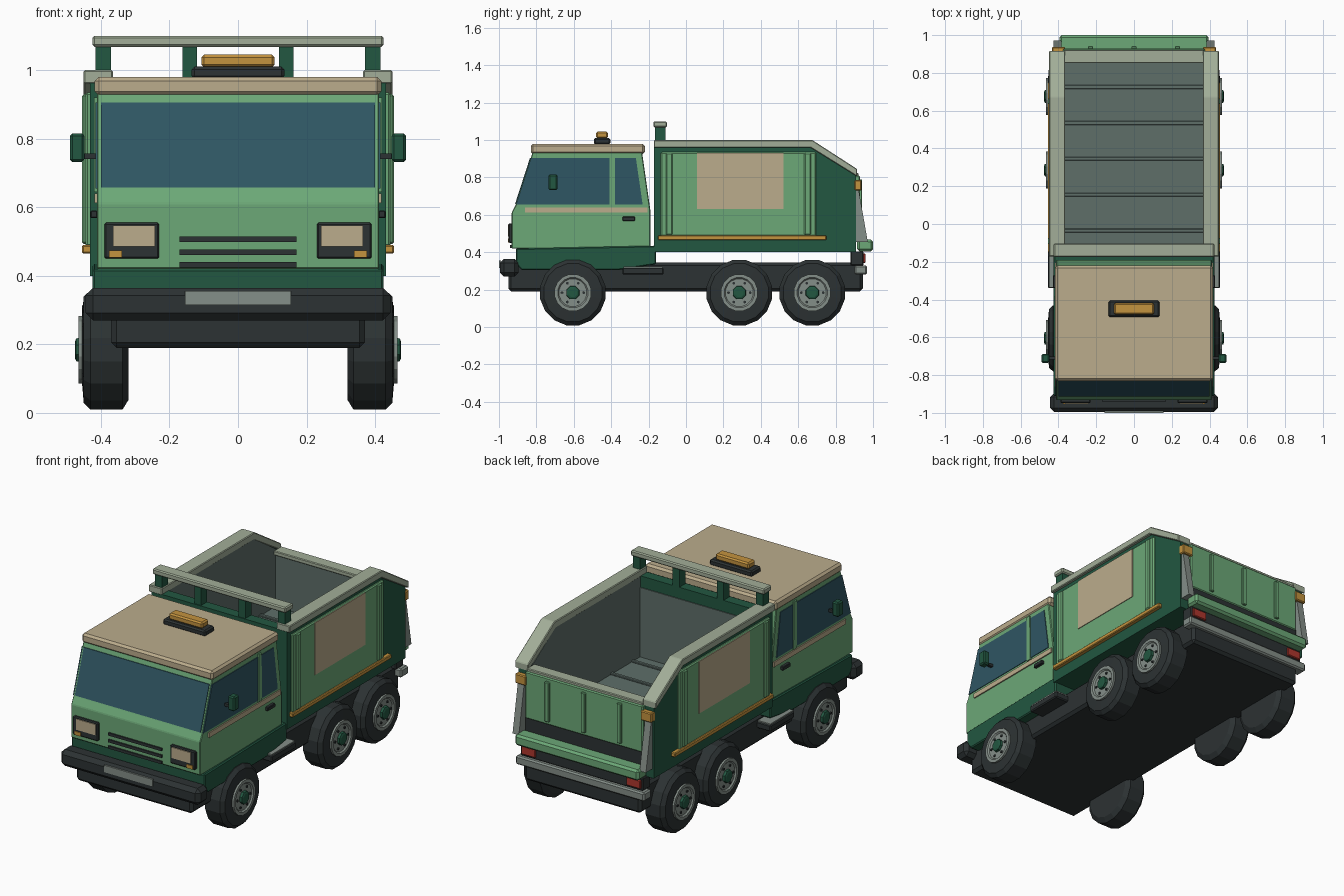
import bpy, bmesh, math
from mathutils import Matrix

old = bpy.data.objects.get("Cube")
if old:
    bpy.data.objects.remove(old, do_unlink=True)


def paint(name, r, g, b):
    col = [(c / 255 / 12.92) if c < 11 else ((c / 255 + 0.055) / 1.055) ** 2.4 for c in (r, g, b)] + [1]
    m = bpy.data.materials.new(name)
    m.use_nodes = True
    m.diffuse_color = col
    m.node_tree.nodes["Principled BSDF"].inputs["Base Color"].default_value = col
    return m


LEAF = paint("leaf green", 108, 168, 119)
FOREST = paint("forest green", 34, 87, 65)
TAN = paint("tan", 187, 172, 140)
GLASS = paint("blue glass", 47, 86, 99)
BLACK = paint("charcoal", 44, 50, 51)
PALE = paint("pale grey green", 162, 174, 152)
AMBER = paint("amber", 196, 147, 62)
RED = paint("tail red", 175, 55, 45)
STEEL = paint("steel grey", 132, 142, 136)
LINER = paint("bed grey", 94, 110, 105)


def finish(bm, name, mat, bevel=0.0):
    bmesh.ops.recalc_face_normals(bm, faces=bm.faces)
    if bevel:
        bmesh.ops.bevel(bm, geom=bm.edges[:], offset=bevel, segments=1, affect='EDGES', clamp_overlap=True)
    me = bpy.data.meshes.new(name)
    bm.to_mesh(me)
    bm.free()
    me.materials.append(mat)
    ob = bpy.data.objects.new(name, me)
    bpy.context.collection.objects.link(ob)
    return ob


def prism(name, mat, x, pts, bevel=0.0):
    """Extrude a (y, z) outline from x[0] to x[1]."""
    bm = bmesh.new()
    a, b = [[bm.verts.new((px, y, z)) for y, z in pts] for px in x]
    n = len(pts)
    bm.faces.new(a)
    bm.faces.new(b[::-1])
    for i in range(n):
        j = (i + 1) % n
        bm.faces.new((a[i], b[i], b[j], a[j]))
    return finish(bm, name, mat, bevel)


def box(name, mat, x, y, z, bevel=0.0):
    return prism(name, mat, x, [(y[0], z[0]), (y[1], z[0]), (y[1], z[1]), (y[0], z[1])], bevel)


def both(make, name, mat, x, *args):
    """Build the same part on the left and the right."""
    make("left_" + name, mat, x, *args)
    make("right_" + name, mat, (-x[0], -x[1]), *args)


def lathe(name, mat, profile, side, y, z, steps=16):
    """Spin an (x, radius) profile about a sideways axle."""
    bm = bmesh.new()
    rings = []
    for i in range(steps):
        a = math.tau * (i + 0.5) / steps
        rings.append([bm.verts.new((side * x, y + r * math.cos(a), z + r * math.sin(a))) for x, r in profile])
    for i in range(steps):
        p, q = rings[i], rings[(i + 1) % steps]
        for k in range(len(profile) - 1):
            bm.faces.new((p[k], p[k + 1], q[k + 1], q[k]))
    bm.faces.new([r[0] for r in rings])
    bm.faces.new([r[-1] for r in rings])
    return finish(bm, name, mat)


# Chassis and bumpers
box("chassis", BLACK, (-.37, .37), (-.95, .945), (.19, .345), .015)
box("front_bumper", BLACK, (-.445, .445), (-.995, -.895), (.27, .365), .022)
box("number_plate", STEEL, (-.155, .155), (-1, -.99), (.315, .355))
box("rear_bumper", STEEL, (-.41, .41), (.9, .968), (.28, .33), .008)
box("rear_light_bar", BLACK, (-.39, .39), (.88, .95), (.33, .405), .005)
both(box, "tail_light", RED, (.29, .38), (.93, .96), (.343, .392), .004)
both(box, "step", BLACK, (.35, .455), (-.34, -.12), (.28, .318), .006)
both(box, "step_tread", STEEL, (.37, .45), (-.335, -.125), (.317, .324))

# Wheels
tyre = [(.32, .1), (.32, .15), (.337, .178), (.43, .178), (.45, .158), (.455, .1)]
rim = [(.4, .1), (.466, .1), (.466, .082), (.458, .075), (.458, .03)]
hub = [(.44, .04), (.472, .036), (.476, .025)]
for axle, y in (("front", -.605), ("middle", .285), ("rear", .675)):
    for label, s in (("left", 1), ("right", -1)):
        tag = f"{label}_{axle}_"
        zc = .184
        lathe(tag + "tyre", BLACK, tyre, s, y, zc)
        lathe(tag + "rim", STEEL, rim, s, y, zc)
        lathe(tag + "hub", FOREST, hub, s, y, zc, 8)
        for k in range(6):
            a = math.tau * k / 6
            lathe(tag + "bolt", BLACK, [(.45, .008), (.463, .008)], s,
                  y + .058 * math.cos(a), zc + .058 * math.sin(a), 6)

# Cab body
prism("cab_skirt", FOREST, (-.425, .425),
      [(-.91, .34), (-.88, .305), (-.36, .305), (-.16, .335), (-.16, .435), (-.91, .42)], .006)
prism("cab_body", LEAF, (-.412, .412),
      [(-.932, .42), (-.932, .612), (-.91, .655), (-.82, .935), (-.235, .935), (-.19, .62), (-.19, .42)], .004)
box("cab_roof", TAN, (-.418, .418), (-.83, -.22), (.925, .98), .012)
prism("windscreen", GLASS, (-.4, .4),
      [(-.914, .658), (-.834, .905), (-.82, .905), (-.9, .658)])
both(prism, "front_side_window", GLASS, (.405, .416),
     [(-.908, .655), (-.828, .905), (-.41, .905), (-.41, .655)])
both(prism, "rear_side_window", GLASS, (.405, .416),
     [(-.38, .655), (-.38, .905), (-.268, .905), (-.232, .655)])
both(prism, "door_pillar", LEAF, (.4, .42), [(-.41, .645), (-.41, .92), (-.385, .92), (-.38, .645)])
both(box, "belt_stripe", TAN, (.405, .419), (-.86, -.205), (.612, .64))
both(box, "door_handle", BLACK, (.41, .43), (-.34, -.272), (.568, .59), .003)

# Cab front details
for z in (.432, .468, .507):
    box("grille_slot", BLACK, (-.17, .17), (-.94, -.925), (z - .008, z + .008))
both(box, "headlight_frame", BLACK, (.23, .39), (-.948, -.92), (.45, .555), .005)
both(box, "headlight", TAN, (.242, .365), (-.953, -.94), (.485, .547))
both(box, "indicator", AMBER, (.338, .376), (-.953, -.94), (.453, .474))
both(box, "mirror_arm", BLACK, (.4, .46), (-.718, -.702), (.74, .756))
both(box, "mirror", FOREST, (.448, .49), (-.735, -.687), (.732, .815), .007)
box("beacon_base", BLACK, (-.135, .135), (-.493, -.405), (.975, 1.01), .008)
box("beacon", AMBER, (-.107, .107), (-.48, -.418), (1.008, 1.045), .008)

# Cargo bed shell
box("bed_floor", FOREST, (-.42, .42), (-.16, .91), (.4, .495))
box("bed_floor_liner", LINER, (-.372, .372), (-.11, .88), (.49, .5))
for k in range(5):
    y = -.035 + k * .19
    box("floor_rib", LINER, (-.368, .368), (y - .01, y + .01), (.498, .51), .003)
both(prism, "bed_wall", FOREST, (.372, .432),
     [(-.17, .4), (-.17, .97), (.67, .97), (.91, .815), (.91, .4)])
both(prism, "wall_liner", LINER, (.366, .374),
     [(-.11, .495), (-.11, .965), (.665, .965), (.87, .83), (.87, .495)])
both(prism, "bed_rail", PALE, (.365, .45),
     [(-.172, .96), (-.172, 1), (.675, 1), (.915, .845), (.915, .805), (.665, .96)], .004)
box("bed_front_wall", FOREST, (-.43, .43), (-.17, -.11), (.4, .965))
box("front_liner", LINER, (-.37, .37), (-.112, -.105), (.495, .9))

# Side panels
both(box, "side_panel", LEAF, (.42, .445), (-.135, .695), (.485, .935), .006)
for y in (-.09, .65):
    both(box, "panel_rib", LEAF, (.43, .455), (y - .018, y + .018), (.492, .93), .006)
both(box, "side_plate", TAN, (.44, .449), (.06, .52), (.63, .93))
both(box, "side_stripe", AMBER, (.425, .455), (-.15, .75), (.465, .49), .004)

# Headboard bar
box("headboard_bar", PALE, (-.425, .425), (-.175, -.102), (1.068, 1.1), .006)
for x in ((.37, .415), (.12, .162)):
    both(box, "headboard_post", FOREST, x, (-.165, -.11), (.955, 1.07))

# Tailgate
box("tailgate", LEAF, (-.375, .375), (.87, .93), (.54, .81), .006)
box("tailgate_liner", LINER, (-.368, .368), (.862, .872), (.495, .8))
box("tailgate_cap", PALE, (-.37, .37), (.852, .922), (.8, .825), .004)
box("tailgate_gap", BLACK, (-.375, .375), (.88, .925), (.46, .545))
for x in (-.23, 0, .23):
    box("tailgate_rib", LEAF, (x - .014, x + .014), (.92, .942), (.56, .79), .004)
box("tailgate_sill", LEAF, (-.395, .395), (.915, 1), (.405, .468), .012)
both(prism, "tailgate_strut", STEEL, (.385, .425),
     [(.905, .74), (.922, .74), (.972, .455), (.905, .455)])
both(box, "marker_lamp", AMBER, (.365, .435), (.9, .938), (.73, .785), .005)
